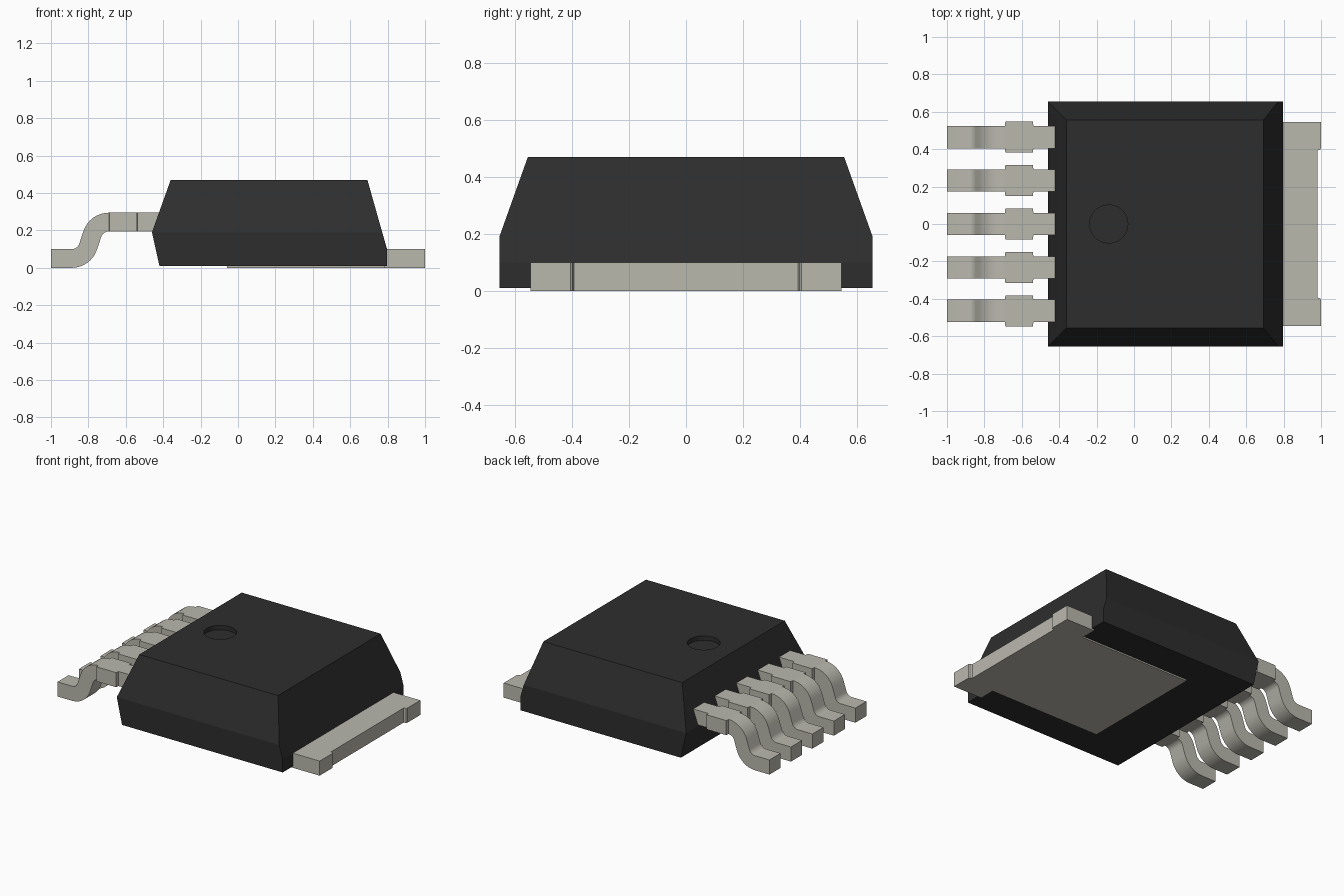
import bpy, bmesh, math

cube = bpy.data.objects.get("Cube")
if cube:
    bpy.data.objects.remove(cube, do_unlink=True)


def material(name, rgb, roughness):
    m = bpy.data.materials.new(name)
    m.use_nodes = True
    m.diffuse_color = (*rgb, 1)
    bsdf = m.node_tree.nodes["Principled BSDF"]
    bsdf.inputs["Base Color"].default_value = (*rgb, 1)
    bsdf.inputs["Roughness"].default_value = roughness
    return m


BLACK = material("black plastic", (0.027, 0.027, 0.027), 0.7)
METAL = material("tinned metal", (0.49, 0.48, 0.42), 0.5)


def add_object(name, bm, mat):
    bmesh.ops.recalc_face_normals(bm, faces=bm.faces)
    mesh = bpy.data.meshes.new(name)
    bm.to_mesh(mesh)
    bm.free()
    mesh.materials.append(mat)
    obj = bpy.data.objects.new(name, mesh)
    bpy.context.collection.objects.link(obj)
    return obj


def loft(rings):
    """Closed solid through a list of matching vertex rings."""
    bm = bmesh.new()
    loops = [[bm.verts.new(p) for p in ring] for ring in rings]
    n = len(loops[0])
    for a, b in zip(loops, loops[1:]):
        for i in range(n):
            j = (i + 1) % n
            bm.faces.new((a[i], a[j], b[j], b[i]))
    bm.faces.new(loops[0])
    bm.faces.new(loops[-1])
    return bm


def select_only(obj):
    bpy.ops.object.select_all(action='DESELECT')
    obj.select_set(True)
    bpy.context.view_layer.objects.active = obj


# Moulded body: levels of (z, left x, right x, half depth)
levels = [(0.01, -0.42, 0.797, 0.655), (0.10, -0.44, 0.797, 0.655),
          (0.19, -0.46, 0.771, 0.655), (0.47, -0.36, 0.692, 0.555)]
body = add_object("body", loft([[(a, -d, z), (b, -d, z), (b, d, z), (a, d, z)]
                                for z, a, b, d in levels]), BLACK)

# Round index dimple sunk into the top
bm = bmesh.new()
bmesh.ops.create_cone(bm, cap_ends=True, segments=48, radius1=0.102, radius2=0.102, depth=0.1)
bmesh.ops.translate(bm, verts=bm.verts, vec=(-0.135, 0, 0.49))
cutter = add_object("dimple_cutter", bm, BLACK)
cutter.hide_render = True
select_only(body)
cut = body.modifiers.new("dimple", 'BOOLEAN')
cut.operation = 'DIFFERENCE'
cut.solver = 'EXACT'
cut.object = cutter
bpy.ops.object.modifier_apply(modifier=cut.name)
bpy.data.objects.remove(cutter, do_unlink=True)
select_only(body)
bpy.ops.object.shade_smooth_by_angle(angle=math.radians(12))

# Heat-sink tab: half outline mirrored across y, with a notched outer edge
half = [(-0.06, 0.435), (0.78, 0.435), (0.78, 0.545), (1.0, 0.545),
        (1.0, 0.405), (0.995, 0.398), (0.98, 0.393)]
outline = half + [(x, -y) for x, y in reversed(half)]
add_object("heat_sink_tab", loft([[(x, y, z) for x, y in outline] for z in (0.0, 0.1)]), METAL)


# Leads: gull-wing centre line as (x, z, slope angle, half width)
def lead_sections():
    narrow, wide, step = 0.06, 0.0825, 0.002
    bend, radius = math.radians(72), 0.094
    x0, z0, x1, z1 = -0.89, 0.05, -0.69, 0.245
    path = [(-1.0, z0, 0, narrow)]
    for i in range(9):
        t = bend * i / 8
        path.append((x0 + radius * math.sin(t), z0 + radius * (1 - math.cos(t)), t, narrow))
    for i in range(8, -1, -1):
        t = bend * i / 8
        path.append((x1 - radius * math.sin(t), z1 - radius * (1 - math.cos(t)), t, narrow))
    path += [(x1 + step, z1, 0, wide), (-0.54, z1, 0, wide),
             (-0.54 + step, z1, 0, narrow), (-0.38, z1, 0, narrow)]
    rings = []
    for x, z, t, w in path:
        dx, dz = -0.05 * math.sin(t), 0.05 * math.cos(t)
        rings.append([(x - dx, -w, z - dz), (x - dx, w, z - dz),
                      (x + dx, w, z + dz), (x + dx, -w, z + dz)])
    return rings


lead = add_object("lead_1", loft(lead_sections()), METAL)
select_only(lead)
bpy.ops.object.shade_smooth_by_angle(angle=math.radians(30))
pitch = 0.2325
lead.location.y = -2 * pitch
for k in range(1, 5):
    copy = lead.copy()
    copy.name = f"lead_{k + 1}"
    copy.location.y = (k - 2) * pitch
    bpy.context.collection.objects.link(copy)
